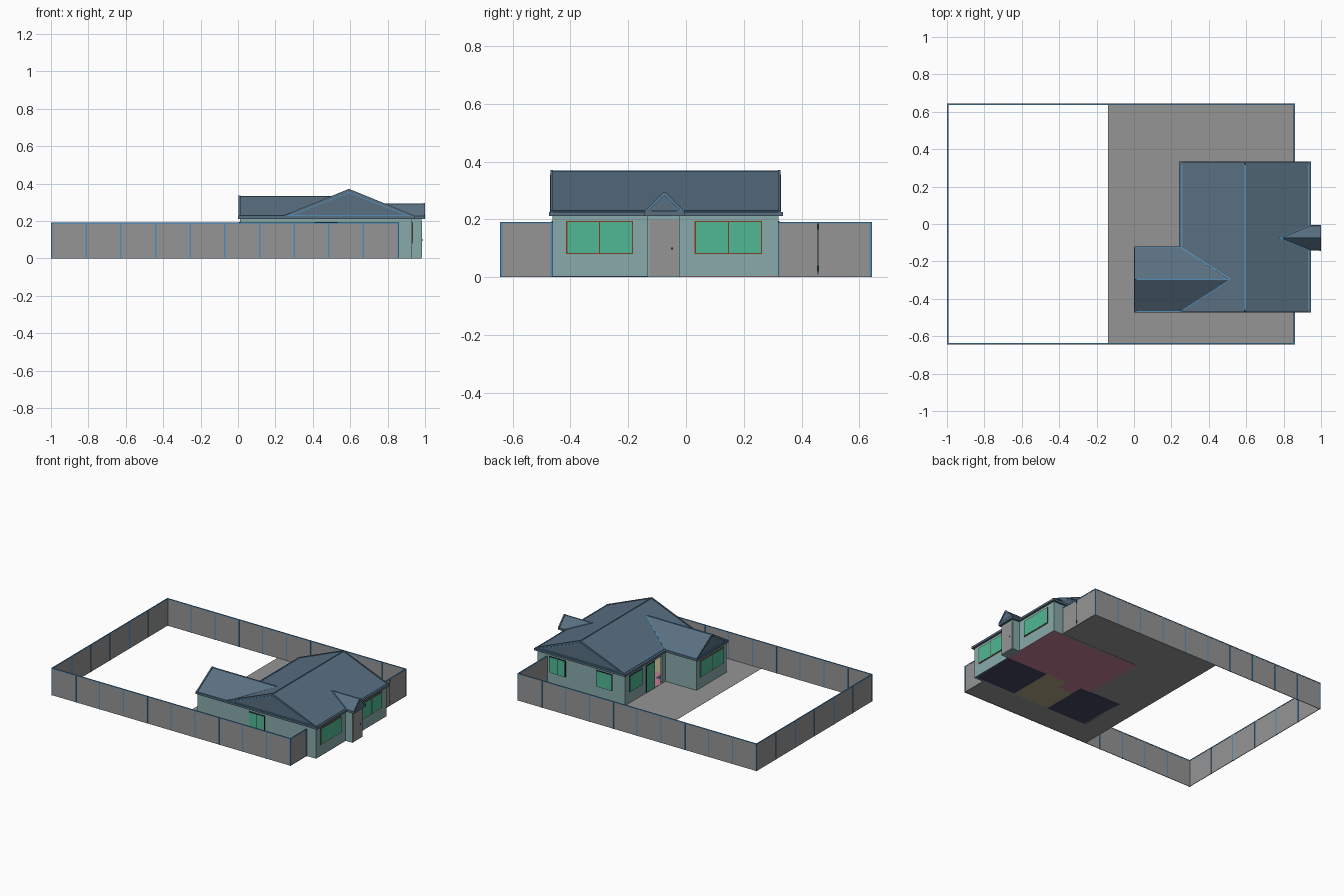
import bpy
import bmesh
from mathutils import Vector

cube = bpy.data.objects.get("Cube")
if cube:
    bpy.data.objects.remove(cube, do_unlink=True)


def material(name, r, g, b):
    m = bpy.data.materials.new(name)
    m.use_nodes = True
    m.diffuse_color = (r, g, b, 1)
    m.node_tree.nodes["Principled BSDF"].inputs["Base Color"].default_value = (r, g, b, 1)
    return m


GRAY = material("concrete gray", .3, .3, .3)
ROOF = material("roof slate blue", .1, .16, .22)
TRIM = material("trim blue", .09, .27, .48)
WALL = material("wall pale teal", .25, .4, .4)
GLASS = material("glass green", .08, .48, .3)
BROWN = material("frame brown", .2, .05, .015)
DARK = material("frame dark", .01, .02, .02)
PINK = material("floor rose", .55, .21, .29)
NAVY = material("floor navy", .06, .06, .125)
OLIVE = material("floor tan", .42, .37, .22)


def finish(name, bm, mat):
    bmesh.ops.recalc_face_normals(bm, faces=bm.faces)
    mesh = bpy.data.meshes.new(name)
    bm.to_mesh(mesh)
    bm.free()
    mesh.materials.append(mat)
    ob = bpy.data.objects.new(name, mesh)
    bpy.context.collection.objects.link(ob)
    return ob


def box(name, mat, x0, x1, y0, y1, z0, z1):
    bm = bmesh.new()
    bmesh.ops.create_cube(bm, size=1)
    for v in bm.verts:
        v.co = (x1 if v.co.x > 0 else x0, y1 if v.co.y > 0 else y0, z1 if v.co.z > 0 else z0)
    return finish(name, bm, mat)


def beam(name, mat, p, q, w=.007):
    """Square bar from p to q."""
    p, q = Vector(p), Vector(q)
    bm = bmesh.new()
    bmesh.ops.create_cube(bm, size=1)
    for v in bm.verts:
        v.co = (v.co.x * w, v.co.y * w, v.co.z * (q - p).length)
    ob = finish(name, bm, mat)
    ob.location = (p + q) / 2
    ob.rotation_euler = (q - p).to_track_quat('Z', 'Y').to_euler()
    return ob


EAVE = .225


def gable(name, along, a0, a1, b0, b1, top, ends):
    """Gable roof with its ridge along one axis, plus ridge, eave and rake trims."""
    def at(a, b, z):
        return Vector((a, b, z) if along == "x" else (b, a, z))
    mid = (b0 + b1) / 2
    bm = bmesh.new()
    section = [(b0, EAVE), (b1, EAVE), (mid, top)]
    face = bm.faces.new([bm.verts.new(at(a0, b, z)) for b, z in section])
    ext = bmesh.ops.extrude_face_region(bm, geom=[face])
    verts = [g for g in ext["geom"] if isinstance(g, bmesh.types.BMVert)]
    bmesh.ops.translate(bm, verts=verts, vec=at(a1 - a0, 0, 0))
    finish(name, bm, ROOF)
    # Rakes and the line along the bottom of each open gable end
    for a in ends:
        s = 1 if a == a1 else -1
        for b in (b0, b1):
            inset = b + (mid - b) * .04
            beam(name + "_rake", ROOF, at(a, b, EAVE), at(a, mid, top), .009)
            beam(name + "_rake_trim", TRIM, at(a + s * .003, inset + (mid - b) * .07, EAVE + .006),
                 at(a + s * .003, mid, top - (top - EAVE) * .1), .005)
        beam(name + "_gable_base", TRIM, at(a + s * .003, b0 + .02, EAVE + .004),
             at(a + s * .003, b1 - .02, EAVE + .004), .005)


# Ground slab and room floors
box("patio_slab", GRAY, -.14, .86, -.64, .64, .0015, .0025)
box("living_floor", PINK, .25, .93, -.13, .32, 0, .004)
box("hall_floor", PINK, .33, .445, -.21, -.13, 0, .004)
box("bath_floor", OLIVE, .445, .61, -.46, -.13, 0, .004)
box("bath_floor_side", OLIVE, .33, .445, -.46, -.21, 0, .004)
box("front_bedroom_floor", NAVY, .61, .93, -.46, -.13, 0, .004)
box("wing_bedroom_floor", NAVY, .01, .33, -.46, -.13, 0, .004)

# Outer walls
T = .012
H = .215
box("street_wall", WALL, .93 - T, .93, -.462, .32, 0, H)
box("back_wall", WALL, .25, .93, .32 - T, .32, 0, H)
box("front_wall", WALL, .01, .93, -.462, -.462 + T, 0, H)
box("wing_end_wall", WALL, .01, .01 + T, -.462, -.13, 0, H)
box("wing_back_wall", WALL, .01, .25 + T, -.13 - T, -.13, 0, H)
box("garden_wall", WALL, .25, .25 + T, -.01, .32, 0, H)
box("garden_wall_end", WALL, .25, .25 + T, -.13, -.09, 0, H)
box("garden_lintel", WALL, .25, .25 + T, -.09, -.01, .195, H)
box("porch", WALL, .92, .982, -.133, -.02, 0, H)

# Front door
box("door_panel", GRAY, .98, .985, -.127, -.026, .004, .2)
box("door_knob", DARK, .985, .989, -.052, -.045, .095, .102)


def window(name, axis, plane, out, u0, u1, frame, z0=.08, z1=.195, panes=2):
    """Frame plate with glass panes; out is the sign of the wall's outward direction."""
    def plate(part, mat, a, b, lo, hi, depth):
        d = sorted((plane - out * .001, plane + out * depth))
        span = (d[0], d[1], a, b) if axis == "x" else (a, b, d[0], d[1])
        box(name + part, mat, *span, lo, hi)
    plate("_frame", frame, u0, u1, z0, z1, .004)
    w = (u1 - u0) / panes
    e = .004
    for i in range(panes):
        left = u0 + i * w + (e if i == 0 else .0015)
        right = u0 + (i + 1) * w - (e if i == panes - 1 else .0015)
        plate("_glass", GLASS, left, right, z0 + e, z1 - e, .006)


window("street_window_front", "x", .93, 1, -.415, -.183, BROWN)
window("street_window_back", "x", .93, 1, .03, .263, BROWN)
window("wing_window", "x", .01, -1, -.43, -.167, BROWN)
window("garden_window", "x", .25, -1, .13, .272, DARK)
window("patio_door", "x", .25, -1, -.01, .086, DARK, .004, .195, 1)
window("back_window_outer", "y", .32, 1, .71, .836, DARK)
window("back_window_inner", "y", .32, 1, .346, .471, DARK)
window("front_window", "y", -.462, -1, .41, .534, DARK)

# Eave boards
box("main_eaves", ROOF, .24, .945, -.474, .335, .212, EAVE + .001)
box("wing_eaves", ROOF, 0, .26, -.474, -.12, .212, EAVE + .001)
box("porch_eaves", ROOF, .93, 1, -.143, -.006, .212, EAVE + .001)

# Roofs
gable("main_roof", "y", -.465, .323, .245, .942, .367, (-.465, .323))
gable("wing_roof", "x", .008, .59, -.468, -.124, .333, (.008,))
gable("porch_roof", "x", .75, .995, -.14, -.009, .293, (.995,))

# Ridge, eave and valley strips
beam("main_ridge", TRIM, (.594, -.465, .366), (.594, .323, .366))
beam("wing_ridge", TRIM, (.008, -.296, .332), (.517, -.296, .332), .006)
beam("porch_ridge", TRIM, (.78, -.0745, .292), (.995, -.0745, .292), .004)
beam("garden_gutter", TRIM, (.256, -.12, .229), (.256, .323, .229))
beam("street_gutter_front", TRIM, (.932, -.465, .229), (.932, -.143, .229), .005)
beam("street_gutter_back", TRIM, (.932, -.006, .229), (.932, .323, .229), .005)
for edge in (-.468, -.124):
    beam("wing_valley", TRIM, (.517, -.296, .333), (.25, edge, EAVE + .002), .006)
    beam("wing_gutter", TRIM, (.008, edge, EAVE + .002), (.245, edge, EAVE + .002), .004)
for edge in (-.14, -.009):
    beam("porch_valley", TRIM, (.778, -.0745, .293), (.94, edge, EAVE + .002), .005)


def fence(name, x0, y0, x1, y1, bays):
    """Panel run with a cap rail and evenly spaced posts."""
    t = .002
    box(name + "_panel", GRAY, x0 - t, x1 + t, y0 - t, y1 + t, 0, .187)
    c = .0035
    box(name + "_cap", TRIM, x0 - c, x1 + c, y0 - c, y1 + c, .185, .191)
    for i in range(bays + 1):
        x = x0 + (x1 - x0) * i / bays
        y = y0 + (y1 - y0) * i / bays
        beam(name + "_post", TRIM, (x, y, 0), (x, y, .188), .008)


# Garden fence
fence("front_fence", -.996, -.64, .856, -.64, 10)
fence("back_fence", -.996, .64, .856, .64, 10)
fence("garden_fence", -.996, -.64, -.996, .64, 6)
fence("street_fence_front", .856, -.64, .856, -.465, 1)
fence("street_fence_back", .856, .32, .856, .64, 1)

# Side gate seam and hinges
box("gate_seam", DARK, .857, .8595, .456, .459, .01, .185)
for z in (.02, .165):
    box("gate_hinge", DARK, .857, .861, .454, .46, z, z + .02)
